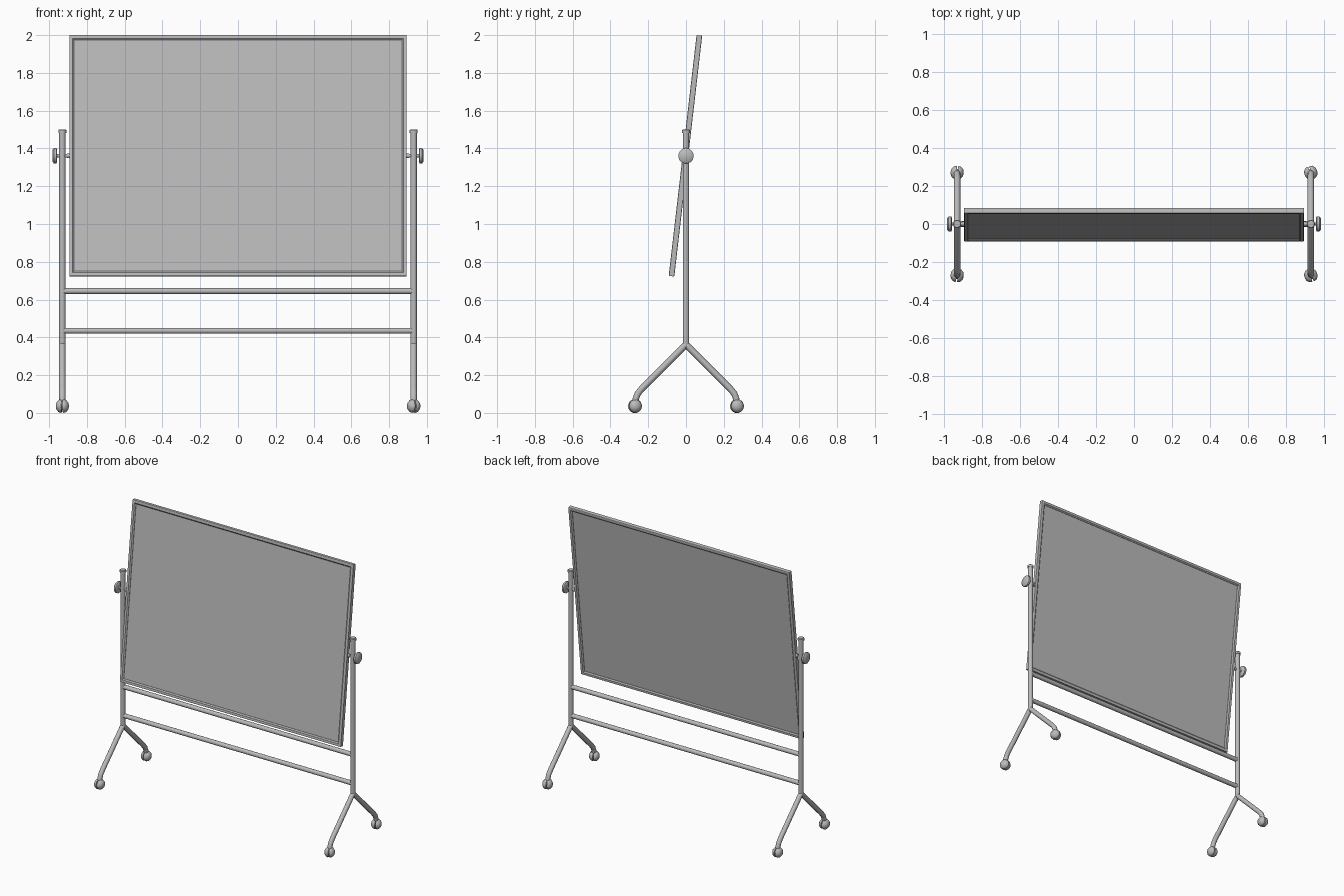
import bpy, bmesh, math
from mathutils import Vector, Matrix

cube = bpy.data.objects.get("Cube")
if cube:
    bpy.data.objects.remove(cube, do_unlink=True)


def material(name, value):
    m = bpy.data.materials.new(name)
    m.use_nodes = True
    col = (value, value, value, 1)
    m.diffuse_color = col
    m.node_tree.nodes["Principled BSDF"].inputs["Base Color"].default_value = col
    return m


GREY = material("light grey", 0.5)


def finish(name, bm, smooth=True):
    bmesh.ops.recalc_face_normals(bm, faces=bm.faces)
    me = bpy.data.meshes.new(name)
    bm.to_mesh(me)
    bm.free()
    me.materials.append(GREY)
    ob = bpy.data.objects.new(name, me)
    bpy.context.collection.objects.link(ob)
    if smooth:
        bpy.ops.object.select_all(action="DESELECT")
        ob.select_set(True)
        bpy.context.view_layer.objects.active = ob
        bpy.ops.object.shade_smooth_by_angle(angle=math.radians(40))
    return ob


def skin(bm, rings):
    """Bridge successive vertex rings and cap both ends."""
    n = len(rings[0])
    for a, b in zip(rings, rings[1:]):
        for i in range(n):
            bm.faces.new((a[i], a[(i + 1) % n], b[(i + 1) % n], b[i]))
    bm.faces.new(rings[0])
    bm.faces.new(rings[-1])


def lathe(name, profile, matrix, sides=16):
    """Spin (radius, height) pairs about local z, then place."""
    bm = bmesh.new()
    turn = [2 * math.pi * (i + 0.5) / sides for i in range(sides)]
    skin(bm, [[bm.verts.new(matrix @ Vector((r * math.cos(t), r * math.sin(t), h)))
               for t in turn] for r, h in profile])
    return finish(name, bm)


def tube(name, points, radius, sides=12):
    """Round tube along a path lying in a plane of constant x."""
    pts = [Vector(p) for p in points]
    bm, rings = bmesh.new(), []
    for i, p in enumerate(pts):
        d_in = (p - pts[max(i - 1, 0)]).normalized()
        d_out = (pts[min(i + 1, len(pts) - 1)] - p).normalized()
        side = Vector((1, 0, 0))
        up = side.cross(d_in + d_out).normalized()
        rings.append([bm.verts.new(p + radius * (side * math.cos(t) + up * math.sin(t)))
                      for t in (2 * math.pi * k / sides for k in range(sides))])
    skin(bm, rings)
    return finish(name, bm)


ALONG_X = Matrix.Rotation(math.pi / 2, 4, "Y")
POST_X, PIVOT_Z = 0.93, 1.361

# Stand: posts, caps, splayed legs, casters and pivot knobs
for s, label in ((1, "left"), (-1, "right")):
    x = s * POST_X
    lathe(label + "_post", [(0.017, 0.35), (0.017, 1.485)], Matrix.Translation((x, 0, 0)))
    lathe(label + "_post_cap", [(0.022, 1.482), (0.022, 1.497), (0.018, 1.501)],
          Matrix.Translation((x, 0, 0)))
    for f, end in ((-1, "front"), (1, "back")):
        tube(f"{label}_{end}_leg",
             [(x, 0, 0.362), (x, f * 0.235, 0.127), (x, f * 0.255, 0.103),
              (x, f * 0.265, 0.078), (x, f * 0.27, 0.04)], 0.017)
        # Twin domed wheels, swivelled a little
        swivel = Matrix.Rotation(math.radians(20 if s == 1 else -5), 4, "Z")
        place = Matrix.Translation((x, f * 0.27, 0.036)) @ swivel
        for w in (-1, 1):
            lathe(f"{label}_{end}_caster_wheel_{'outer' if w == s else 'inner'}",
                  [(0.034, 0.003), (0.036, 0.008), (0.032, 0.02), (0.019, 0.031), (0.008, 0.034)],
                  place @ Matrix.Rotation(w * math.pi / 2, 4, "Y"))
        lathe(f"{label}_{end}_caster_axle", [(0.02, -0.004), (0.02, 0.004)], place @ ALONG_X)
    outward = Matrix.Translation((0, 0, PIVOT_Z)) @ Matrix.Rotation(s * math.pi / 2, 4, "Y")
    lathe(label + "_pivot_rod", [(0.009, 0.88), (0.009, 0.965)], outward)
    lathe(label + "_pivot_collar", [(0.013, 0.892), (0.013, 0.905)], outward)
    lathe(label + "_knob", [(0.032, 0.957), (0.041, 0.962), (0.041, 0.975), (0.032, 0.982)], outward)

# Crossbars
for name, z in (("upper_crossbar", 0.645), ("lower_crossbar", 0.435)):
    lathe(name, [(0.016, -0.925), (0.016, 0.925)], Matrix.Translation((0, 0, z)) @ ALONG_X)

# Tilting board
W, H = 0.893, 0.6415
TILT = Matrix.Translation((-0.0, -0.003, PIVOT_Z)) @ Matrix.Rotation(math.radians(-6.6), 4, "X")

# Mitred frame: a chamfered section (inset, depth) swept round the rectangle
section = [(0, -0.013), (0.003, -0.015), (0.018, -0.015), (0.026, -0.008),
           (0.026, 0.008), (0.018, 0.015), (0.003, 0.015), (0, 0.013)]
bm = bmesh.new()
loops = [[bm.verts.new(TILT @ Vector((sx * (W - i), d, sz * (H - i)))) for i, d in section]
         for sx, sz in ((-1, -1), (1, -1), (1, 1), (-1, 1))]
for a, b in zip(loops, loops[1:] + loops[:1]):
    for i in range(len(section)):
        j = (i + 1) % len(section)
        bm.faces.new((a[i], a[j], b[j], b[i]))
finish("board_frame", bm, smooth=False)

# Recessed writing panel
bm = bmesh.new()
bmesh.ops.create_cube(bm, size=1, matrix=TILT @ Matrix.Diagonal((2 * W - 0.04, 0.012, 2 * H - 0.04, 1)))
finish("writing_panel", bm, smooth=False)
